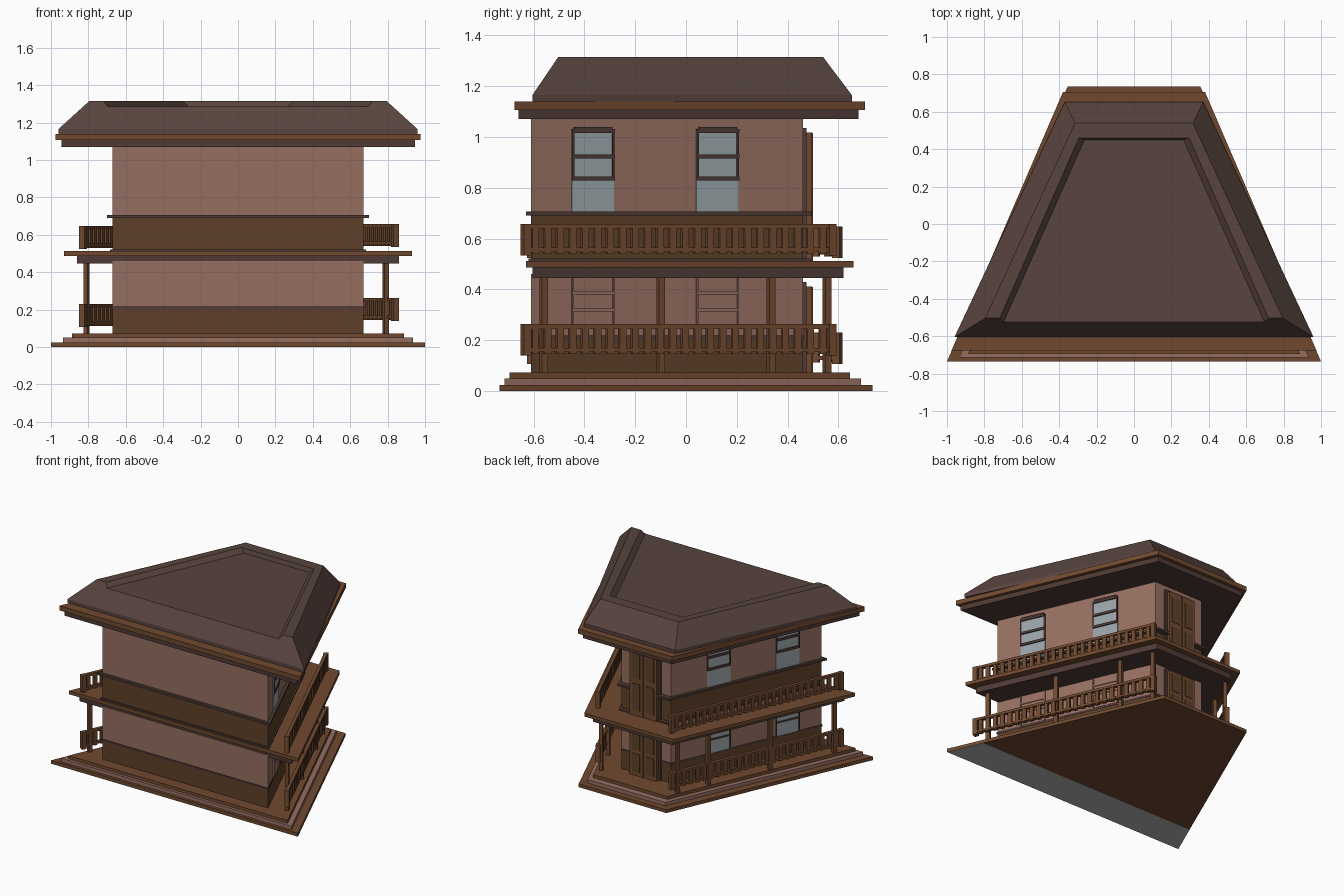
import bpy, bmesh, math
from mathutils import Matrix, Vector

if "Cube" in bpy.data.objects:
    bpy.data.objects.remove(bpy.data.objects["Cube"])


def material(name, hexcode):
    lin = []
    for i in (0, 2, 4):
        c = int(hexcode[i:i + 2], 16) / 255
        lin.append(c / 12.92 if c < 0.04045 else ((c + 0.055) / 1.055) ** 2.4)
    m = bpy.data.materials.new(name)
    m.diffuse_color = (*lin, 1)
    m.use_nodes = True
    m.node_tree.nodes["Principled BSDF"].inputs["Base Color"].default_value = m.diffuse_color
    return m


WALL = material("pink_brown_wall", "966f61")
WOOD = material("wood", "70492f")
BAND = material("band_wood", "5e4029")
TRIM = material("dark_trim", "4e3a34")
ROOF = material("roof_brown", "58443e")
GLASS = material("window_glass", "98a4a8")
GREY = material("grey_underside", "b4b4b4")

SLOPE = 0.44                      # how fast the plan narrows towards the back
ANGLE = math.atan(SLOPE)
COS = math.cos(ANGLE)


def finish(name, bm, mat):
    bmesh.ops.recalc_face_normals(bm, faces=bm.faces)
    me = bpy.data.meshes.new(name)
    bm.to_mesh(me)
    bm.free()
    me.materials.append(mat)
    ob = bpy.data.objects.new(name, me)
    bpy.context.collection.objects.link(ob)
    return ob


def trap(name, mat, z0, z1, low, top=None):
    """Trapezoid slab; low/top = (y front, y back, half width front, half width back)."""
    bm = bmesh.new()
    rings = []
    for z, (ya, yb, xa, xb) in ((z0, low), (z1, top or low)):
        rings.append([bm.verts.new((x, y, z)) for x, y in
                      ((-xa, ya), (xa, ya), (xb, yb), (-xb, yb))])
    a, b = rings
    bm.faces.new(a)
    bm.faces.new(b)
    for i in range(4):
        j = (i + 1) % 4
        bm.faces.new((a[i], a[j], b[j], b[i]))
    return finish(name, bm, mat)


def add_box(bm, x0, x1, y0, y1, z0, z1):
    size = Matrix.Diagonal((x1 - x0, y1 - y0, z1 - z0, 1))
    at = Matrix.Translation(((x0 + x1) / 2, (y0 + y1) / 2, (z0 + z1) / 2))
    bmesh.ops.create_cube(bm, size=1, matrix=at @ size)


def boxes(name, mat, items, place=None):
    bm = bmesh.new()
    for it in items:
        add_box(bm, *it)
    if place:
        bmesh.ops.transform(bm, matrix=place, verts=bm.verts)
    return finish(name, bm, mat)


def side_frame(s, x, y):
    """Local frame on a slanted side: local y runs along the side, s * local x points out."""
    return Matrix.Translation((s * x, y, 0)) @ Matrix.Rotation(s * ANGLE, 4, 'Z')


# stepped base
trap("base_step_low", WOOD, 0.0, 0.024, (-0.735, 0.735, 1.0, 0.355))
trap("base_step_middle", WALL, 0.024, 0.05, (-0.715, 0.69, 0.935, 0.315))
trap("base_step_top", WOOD, 0.05, 0.073, (-0.695, 0.645, 0.888, 0.30))
trap("base_underside_strip", GREY, -0.001, 0.002, (-0.735, -0.49, 1.0, 0.892))

# walls, bands and trims for the two floors
plan = (-0.61, 0.46, 0.67, 0.20)
trim = (-0.615, 0.465, 0.675, 0.20)
wide_trim = (-0.63, 0.495, 0.70, 0.207)
trap("lower_band", BAND, 0.073, 0.205, plan)
trap("lower_trim", TRIM, 0.205, 0.22, trim)
trap("lower_wall", WALL, 0.22, 0.46, plan)
trap("balcony_beam", TRIM, 0.445, 0.487, (-0.605, 0.62, 0.86, 0.32))
trap("balcony_floor", WOOD, 0.487, 0.512, (-0.63, 0.66, 0.93, 0.362))
trap("upper_foot_trim", TRIM, 0.512, 0.522, (-0.62, 0.49, 0.685, 0.20))
trap("upper_band", BAND, 0.512, 0.69, plan)
trap("upper_trim", TRIM, 0.69, 0.706, wide_trim)
trap("upper_wall", WALL, 0.706, 1.08, plan)

# eaves and roof with a shallow recess open to the front
trap("eave_soffit", TRIM, 1.07, 1.106, (-0.66, 0.68, 0.945, 0.36))
trap("eave_board", WOOD, 1.106, 1.14, (-0.675, 0.705, 0.975, 0.38))
trap("roof_edge", ROOF, 1.14, 1.165, (-0.605, 0.653, 0.96, 0.37))
roof = trap("roof", ROOF, 1.165, 1.315,
            (-0.605, 0.653, 0.96, 0.37), (-0.503, 0.54, 0.795, 0.315))
cutter = trap("roof_recess_cutter", ROOF, 1.285, 1.345,
              (-0.7, 0.45, 0.775, 0.265), (-0.7, 0.47, 0.835, 0.325))
cut = roof.modifiers.new("recess", 'BOOLEAN')
cut.operation = 'DIFFERENCE'
cut.solver = 'EXACT'
cut.object = cutter
bpy.context.view_layer.objects.active = roof
bpy.ops.object.modifier_apply(modifier=cut.name)
bpy.data.objects.remove(cutter)


# railings along both slanted sides
def railing(name, s, y0, y1, z0, z1):
    mid = (y0 + y1) / 2
    h = (y1 - y0) / 2 / COS
    items = [(-0.012, 0.012, -h, h, z1 - 0.018, z1),
             (-0.012, 0.012, -h, h, z0 + 0.008, z0 + 0.024),
             (-0.016, 0.016, -h, -h + 0.032, z0 - 0.006, z1),
             (-0.016, 0.016, h - 0.032, h, z0 - 0.006, z1)]
    n = 25
    for i in range(1, n):
        y = -h + 2 * h * i / n
        items.append((-0.009, 0.009, y - 0.014, y + 0.014, z0, z1 - 0.01))
    boxes(name, WOOD, items, side_frame(s, 0.84 - SLOPE * (mid + 0.63), mid))


for floor, (zr, zl) in {"lower": (0.145, 0.113), "upper": (0.54, 0.53)}.items():
    railing(floor + "_railing_right", 1, -0.645, 0.587, zr, zr + 0.118)
    railing(floor + "_railing_left", -1, -0.62, 0.61, zl, zl + 0.118)

# columns under the balcony
for s, label in ((1, "right"), (-1, "left")):
    for i, y in enumerate((-0.56, -0.10, 0.335, 0.555)):
        x = (0.79 if s > 0 else 0.81) - SLOPE * (y + 0.56)
        boxes(f"column_{label}_{i + 1}", WOOD,
              [(-0.013, 0.013, -0.013, 0.013, 0.07, 0.45)], side_frame(s, x, y))

# windows on both slanted sides
W = 0.083 / COS
for s, label in ((1, "right"), (-1, "left")):
    def out(d, y0, y1, z0, z1):
        return (min(0, s * d), max(0, s * d), y0, y1, z0, z1)
    for i, y in enumerate((-0.368, 0.122)):
        f = side_frame(s, 0.67 - SLOPE * (y + 0.61), y)
        tag = f"{label}_{i + 1}"
        boxes("upper_glass_" + tag, GLASS, [out(0.004, -W, W, 0.70, 1.025)], f)
        boxes("upper_window_frame_" + tag, TRIM,
              [out(0.012, -W, W, z, z + 0.017) for z in (0.828, 0.915, 1.015)]
              + [out(0.014, -W + 0.01, W - 0.01, 1.03, 1.04)]
              + [out(0.010, a, a + 0.008, 0.828, 1.03) for a in (-W, W - 0.008)], f)
        plain = s > 0                       # the right lower windows are closed panels
        boxes("lower_glass_" + tag, WALL if plain else GLASS,
              [out(0.004, -W, W, 0.22, 0.445)], f)
        boxes("lower_window_frame_" + tag, WALL if plain else TRIM,
              [out(0.010, -W, W, z, z + 0.012) for z in (0.312, 0.38)]
              + [out(0.010, a, a + 0.006, 0.22, 0.445) for a in (-W, W - 0.006)], f)

# double doors on the back
for floor, z0, z1 in (("lower", 0.073, 0.43), ("upper", 0.512, 1.035)):
    boxes(floor + "_door_frame", TRIM,
          [(-0.125, -0.108, 0.45, 0.475, z0, z1), (0.108, 0.125, 0.45, 0.475, z0, z1),
           (-0.125, 0.125, 0.45, 0.475, z1 - 0.018, z1), (-0.003, 0.003, 0.45, 0.501, z0, z1 - 0.02)])
    leaves, panels = [], []
    for s in (-1, 1):
        a, b = sorted((s * 0.004, s * 0.108))
        leaves.append((a, b, 0.45, 0.497, z0, z1 - 0.018))
        h = z1 - z0
        for lo, hi in ((0.08, 0.45), (0.53, 0.88)):
            panels.append((a + 0.02, b - 0.02, 0.49, 0.501, z0 + lo * h, z0 + hi * h))
    boxes(floor + "_door_leaves", WOOD, leaves)
    boxes(floor + "_door_panels", BAND, panels)
